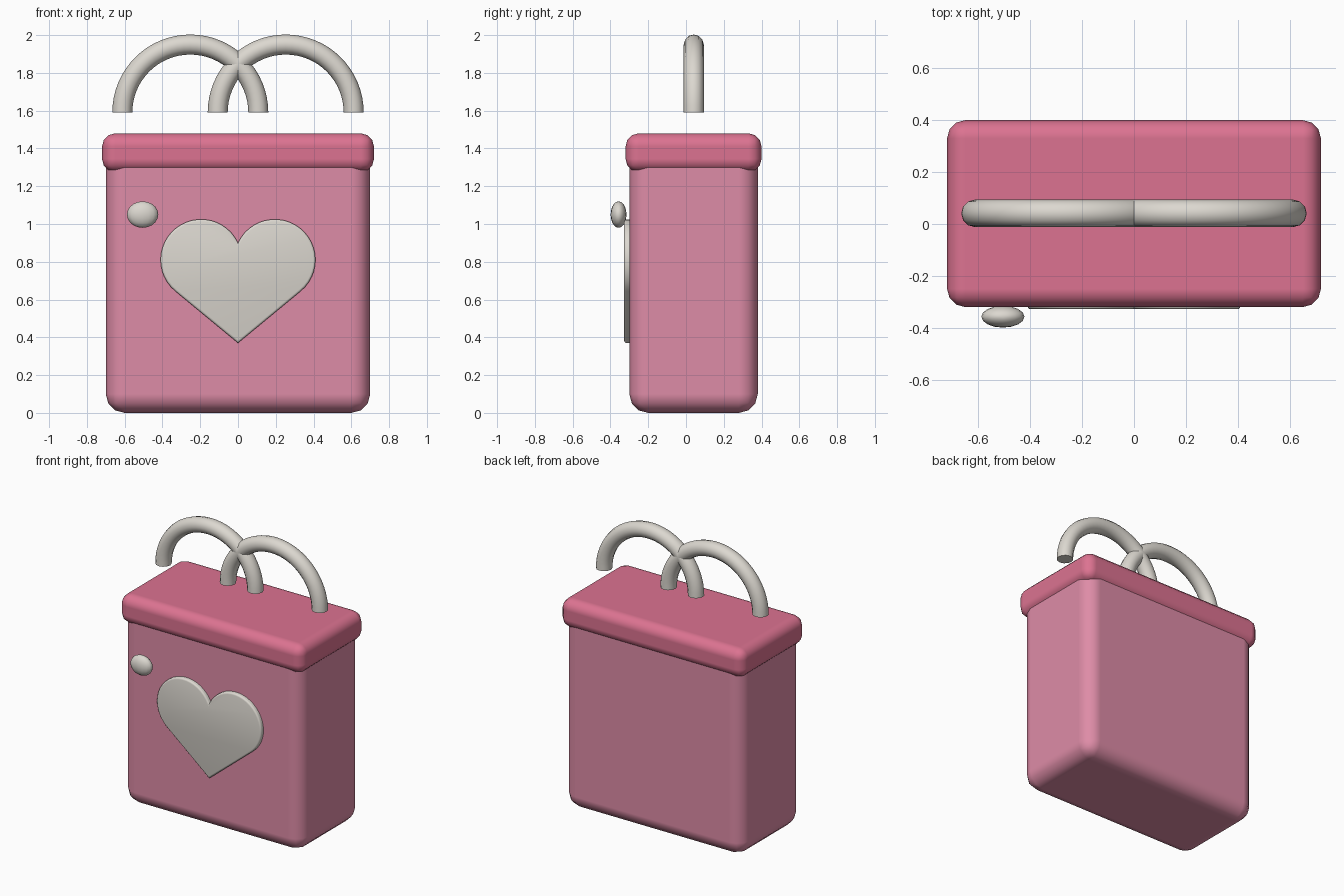
import bpy, bmesh, math
from mathutils import Matrix, Vector

if "Cube" in bpy.data.objects:
    bpy.data.objects.remove(bpy.data.objects["Cube"])


def material(name, rgb):
    m = bpy.data.materials.new(name)
    m.diffuse_color = (*rgb, 1)
    m.use_nodes = True
    m.node_tree.nodes["Principled BSDF"].inputs["Base Color"].default_value = m.diffuse_color
    return m


BODY_PINK = material("soft pink", (0.73, 0.262, 0.386))
LID_PINK = material("rose pink", (0.716, 0.171, 0.283))
CREAM = material("warm white", (0.716, 0.686, 0.631))


def finish(bm, name, mat, angle=50):
    bmesh.ops.recalc_face_normals(bm, faces=bm.faces)
    me = bpy.data.meshes.new(name)
    bm.to_mesh(me)
    bm.free()
    ob = bpy.data.objects.new(name, me)
    bpy.context.collection.objects.link(ob)
    me.materials.append(mat)
    bpy.ops.object.select_all(action='DESELECT')
    ob.select_set(True)
    bpy.context.view_layer.objects.active = ob
    bpy.ops.object.shade_smooth_by_angle(angle=math.radians(angle))
    return ob


def rounded_box(name, lo, hi, radius, mat):
    lo, hi = Vector(lo), Vector(hi)
    bm = bmesh.new()
    bmesh.ops.create_cube(bm, size=1, matrix=Matrix.Translation((lo + hi) / 2)
                          @ Matrix.Diagonal((*(hi - lo), 1)))
    ob = finish(bm, name, mat)
    bev = ob.modifiers.new("rounding", 'BEVEL')
    bev.width = radius
    bev.segments = 3
    bev.harden_normals = True
    return ob


# Bag body and lid
rounded_box("body", (-0.70, -0.30, 0.0), (0.70, 0.38, 1.42), 0.10, BODY_PINK)
rounded_box("lid", (-0.72, -0.32, 1.275), (0.72, 0.40, 1.48), 0.07, LID_PINK)


# Two crossing arched handles
def arch(name, cx, cy=0.041, cz=1.59, R=0.36, r=0.053, steps=32, sides=12):
    bm = bmesh.new()
    rings = []
    for i in range(steps + 1):
        a = math.pi * i / steps
        ring = []
        for j in range(sides):
            t = 2 * math.pi * j / sides
            d = R + r * math.cos(t)
            ring.append(bm.verts.new((cx + d * math.cos(a), cy + r * math.sin(t),
                                      cz + d * math.sin(a))))
        rings.append(ring)
    for p, q in zip(rings, rings[1:]):
        for j in range(sides):
            k = (j + 1) % sides
            bm.faces.new((p[j], p[k], q[k], q[j]))
    bm.faces.new(rings[0])
    bm.faces.new(rings[-1])
    return finish(bm, name, CREAM)


arch("handle_left", -0.2525)
arch("handle_right", 0.2525)


# Heart plate: two round lobes joined by tangents to the lower tip
def heart(cx=0.195, cz=0.81, r=0.215, tip=0.37, front=-0.328, back=-0.285, steps=24):
    start = math.acos(-cx / r)
    dist = math.hypot(cx, cz - tip)
    end = -(math.pi / 2 - math.asin(r / dist)
            - (math.atan2(cz - tip, cx) - math.pi / 2) - math.pi / 2) - math.pi / 2
    # tangent point on the right lobe
    to_tip = math.atan2(tip - cz, -cx)
    end = to_tip + math.acos(r / dist)
    right = []
    for i in range(steps + 1):
        a = start + (end - start) * i / steps
        right.append((cx + r * math.cos(a), cz + r * math.sin(a)))
    outline = right + [(0, tip)] + [(-x, z) for x, z in reversed(right[1:])]
    bm = bmesh.new()
    face = bm.faces.new([bm.verts.new((x, back, z)) for x, z in outline])
    ext = bmesh.ops.extrude_face_region(bm, geom=[face])["geom"]
    moved = [v for v in ext if isinstance(v, bmesh.types.BMVert)]
    bmesh.ops.translate(bm, verts=moved, vec=(0, front - back, 0))
    rim = [e for e in ext if isinstance(e, bmesh.types.BMEdge)]
    bmesh.ops.bevel(bm, geom=rim, offset=0.012, segments=3, profile=0.5,
                    affect='EDGES', clamp_overlap=False)
    return finish(bm, "heart_plate", CREAM, 40)


heart()

# Oval button beside the heart
bm = bmesh.new()
bmesh.ops.create_uvsphere(bm, u_segments=16, v_segments=10, radius=1,
                          matrix=Matrix.Translation((-0.505, -0.357, 1.05))
                          @ Matrix.Diagonal((0.083, 0.042, 0.07, 1)))
finish(bm, "button", CREAM, 80)
